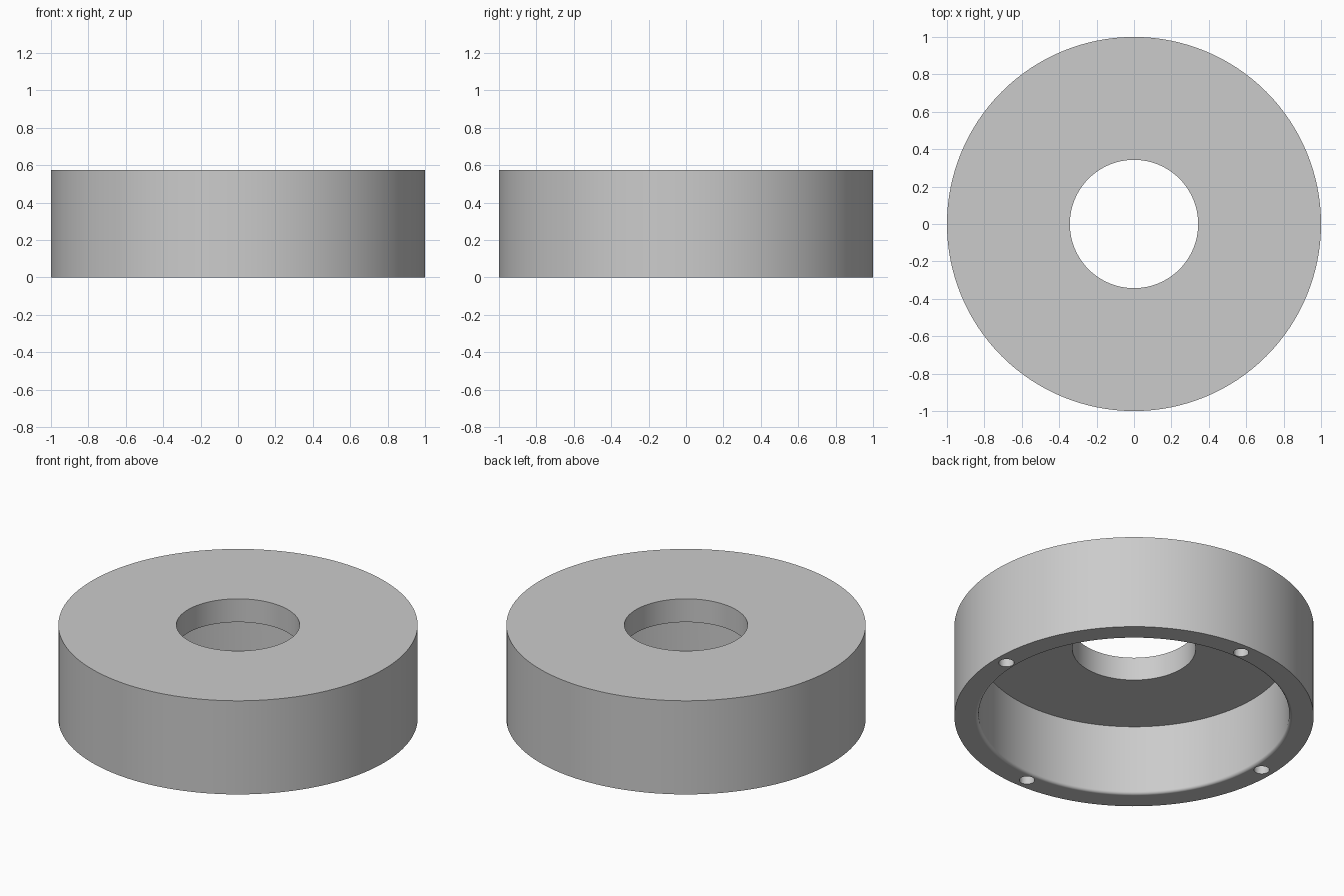
import bpy
import bmesh
import math
from mathutils import Matrix, Vector

cube = bpy.data.objects.get("Cube")
if cube:
    bpy.data.objects.remove(cube, do_unlink=True)

HEIGHT = 0.575
CEILING = 0.432      # underside of the top plate
BORE = 0.343         # central hole radius
WALL = 0.864         # recess radius
FILLET = 0.018       # rounded lip of the recess
HOLE_RING, HOLE_RADIUS, HOLE_DEPTH = 0.927, 0.043, 0.25
SEGMENTS = 128

grey = bpy.data.materials.new("light_grey")
grey.use_nodes = True
grey.diffuse_color = (0.6, 0.6, 0.6, 1)
grey.node_tree.nodes["Principled BSDF"].inputs["Base Color"].default_value = grey.diffuse_color


def add_object(name, bm):
    bmesh.ops.recalc_face_normals(bm, faces=bm.faces)
    mesh = bpy.data.meshes.new(name)
    bm.to_mesh(mesh)
    bm.free()
    mesh.materials.append(grey)
    obj = bpy.data.objects.new(name, mesh)
    bpy.context.collection.objects.link(obj)
    return obj


# Cup body: one closed cross-section spun around the vertical axis
profile = [(1, 0), (1, HEIGHT), (BORE, HEIGHT), (BORE, CEILING), (WALL, CEILING)]
for i in range(6):
    a = math.radians(90) * i / 5
    profile.append((WALL + FILLET * (1 - math.cos(a)), FILLET * (1 - math.sin(a))))

bm = bmesh.new()
verts = [bm.verts.new((r, 0, z)) for r, z in profile]
edges = [bm.edges.new((v, verts[i - 1])) for i, v in enumerate(verts)]
bmesh.ops.spin(bm, geom=verts + edges, cent=(0, 0, 0), axis=(0, 0, 1),
               angle=math.tau, steps=SEGMENTS, use_merge=True)
bmesh.ops.remove_doubles(bm, verts=bm.verts, dist=1e-5)
body = add_object("ring_cover", bm)

# Four blind screw holes in the bottom rim
bm = bmesh.new()
for i in range(4):
    spot = Matrix.Rotation(i * math.pi / 2, 4, "Z") @ Vector((HOLE_RING, 0, 0))
    bmesh.ops.create_cone(bm, cap_ends=True, segments=32, radius1=HOLE_RADIUS,
                          radius2=HOLE_RADIUS, depth=2 * HOLE_DEPTH,
                          matrix=Matrix.Translation(spot))
cutter = add_object("screw_hole_cutter", bm)
cutter.hide_render = True

cut = body.modifiers.new("screw_holes", "BOOLEAN")
cut.operation = "DIFFERENCE"
cut.solver = "EXACT"
cut.object = cutter

# Bake the holes, then smooth the curved walls and keep the rims sharp
bpy.ops.object.select_all(action="DESELECT")
body.select_set(True)
bpy.context.view_layer.objects.active = body
bpy.ops.object.modifier_apply(modifier=cut.name)
bpy.data.objects.remove(cutter, do_unlink=True)
bpy.ops.object.shade_smooth_by_angle(angle=math.radians(30))
weighted = body.modifiers.new("flat_rim_normals", "WEIGHTED_NORMAL")
weighted.keep_sharp = True
